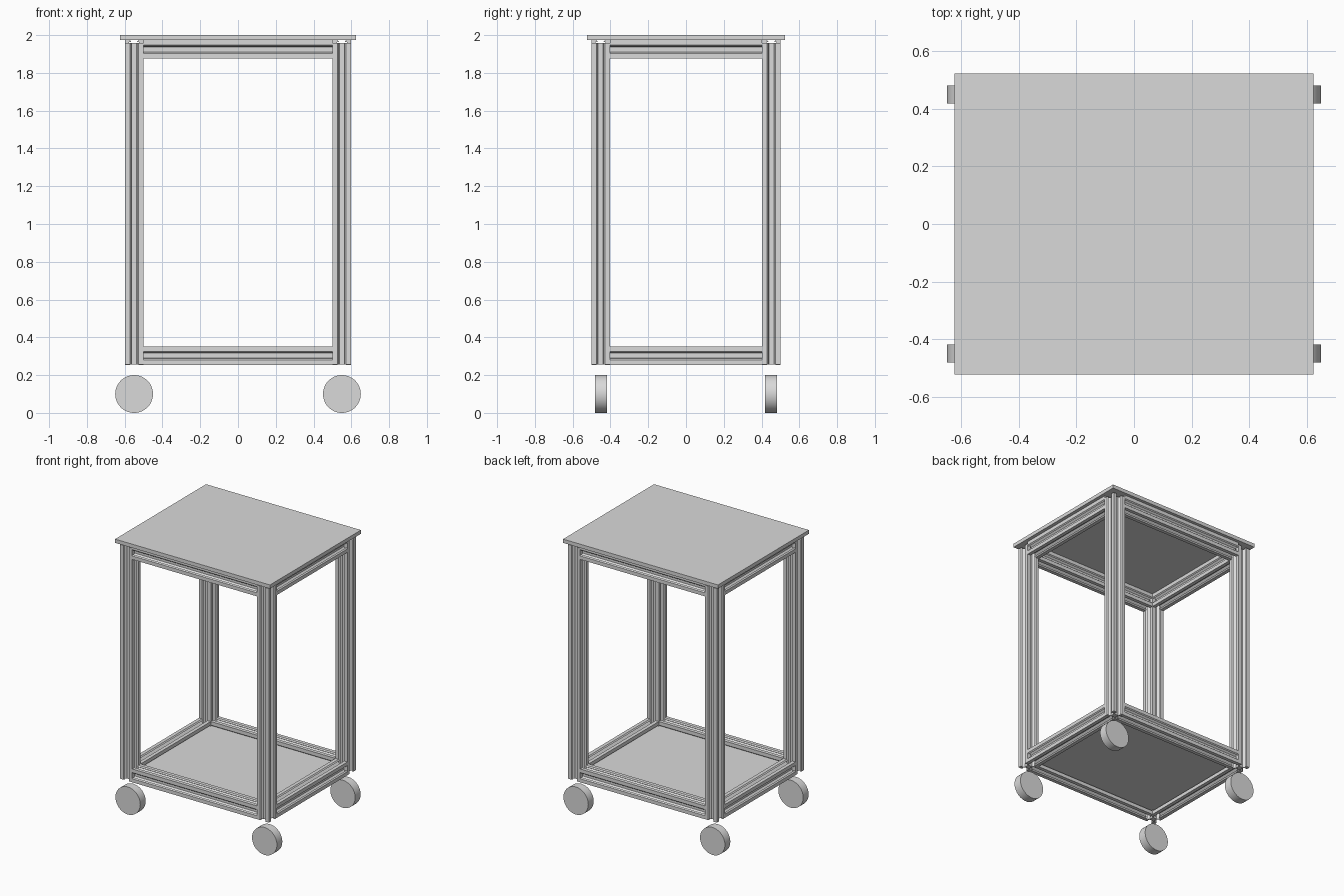
import bpy, bmesh, math
from mathutils import Matrix, Vector

cube = bpy.data.objects.get("Cube")
if cube:
    bpy.data.objects.remove(cube, do_unlink=True)

grey = bpy.data.materials.new("light grey")
grey.use_nodes = True
grey.diffuse_color = (0.7, 0.7, 0.7, 1)
grey.node_tree.nodes["Principled BSDF"].inputs["Base Color"].default_value = grey.diffuse_color

SIZE = 0.097                    # width of the slotted bars
POST_X, POST_Y = 0.55, 0.452    # bar centre lines
LOW_Z, HIGH_Z = 0.303, 1.9245   # rail centre heights


def finish(name, bm):
    bmesh.ops.recalc_face_normals(bm, faces=bm.faces)
    mesh = bpy.data.meshes.new(name)
    bm.to_mesh(mesh)
    bm.free()
    mesh.materials.append(grey)
    obj = bpy.data.objects.new(name, mesh)
    bpy.context.collection.objects.link(obj)
    return obj


def slot_profile():
    """Square outline with the same T-shaped slot on each side."""
    half = [(-10, 10), (-4.6, 10), (-3.1, 8.2), (-5.5, 8.2), (-5.5, 6.6), (-2.8, 3.9)]
    side = half + [(-x, y) for x, y in reversed(half[1:])]
    return [Matrix.Rotation(-math.pi / 2 * i, 2) @ Vector(p) * SIZE / 20
            for i in range(4) for p in side]


def bar(name, centre, length, axis):
    bm = bmesh.new()
    verts = [bm.verts.new((p.x, p.y, -length / 2)) for p in slot_profile()]
    face = bm.faces.new(verts)
    new = bmesh.ops.extrude_face_region(bm, geom=[face], use_keep_orig=True)["geom"]
    bmesh.ops.translate(bm, vec=(0, 0, length),
                        verts=[v for v in new if isinstance(v, bmesh.types.BMVert)])
    turn = {"x": Matrix.Rotation(math.pi / 2, 4, "Y"),
            "y": Matrix.Rotation(math.pi / 2, 4, "X"),
            "z": Matrix.Identity(4)}[axis]
    bmesh.ops.transform(bm, matrix=Matrix.Translation(centre) @ turn, verts=bm.verts)
    return finish(name, bm)


def board(name, width, depth, bottom, top):
    bm = bmesh.new()
    bmesh.ops.create_cube(bm, size=1, matrix=Matrix.Translation((0, 0, (bottom + top) / 2))
                          @ Matrix.Diagonal((width, depth, top - bottom, 1)))
    return finish(name, bm)


def wheel(name, x, y):
    bm = bmesh.new()
    bmesh.ops.create_cone(bm, cap_ends=True, segments=64, radius1=0.1, radius2=0.1, depth=0.062,
                          matrix=Matrix.Translation((x, y, 0.1)) @ Matrix.Rotation(math.pi / 2, 4, "X"))
    obj = finish(name, bm)
    for face in obj.data.polygons:
        face.use_smooth = len(face.vertices) == 4
    for edge in obj.data.edges:
        a, b = (obj.data.vertices[i].co for i in edge.vertices)
        edge.use_edge_sharp = abs(a.y - b.y) < 0.001


# Posts and wheels at the four corners
for end, sy in (("front", -1), ("back", 1)):
    for side, sx in (("left", 1), ("right", -1)):
        bar(f"{end}_{side}_post", (sx * POST_X, sy * POST_Y, 1.1065), 1.703, "z")
        wheel(f"{end}_{side}_wheel", sx * POST_X, sy * 0.45)

# Lower and upper rails between the posts
for level, z in (("lower", LOW_Z), ("upper", HIGH_Z)):
    for end, s in (("front", -1), ("back", 1)):
        bar(f"{level}_{end}_rail", (0, s * POST_Y, z), 2 * POST_X - SIZE, "x")
    for side, s in (("left", 1), ("right", -1)):
        bar(f"{level}_{side}_rail", (s * POST_X, 0, z), 2 * POST_Y - SIZE, "y")

# Table top, and a shelf held in the lower rail slots
board("table_top", 1.247, 1.046, 1.973, 2.0)
board("lower_shelf", 1.04, 0.844, LOW_Z - 0.0135, LOW_Z + 0.0135)
